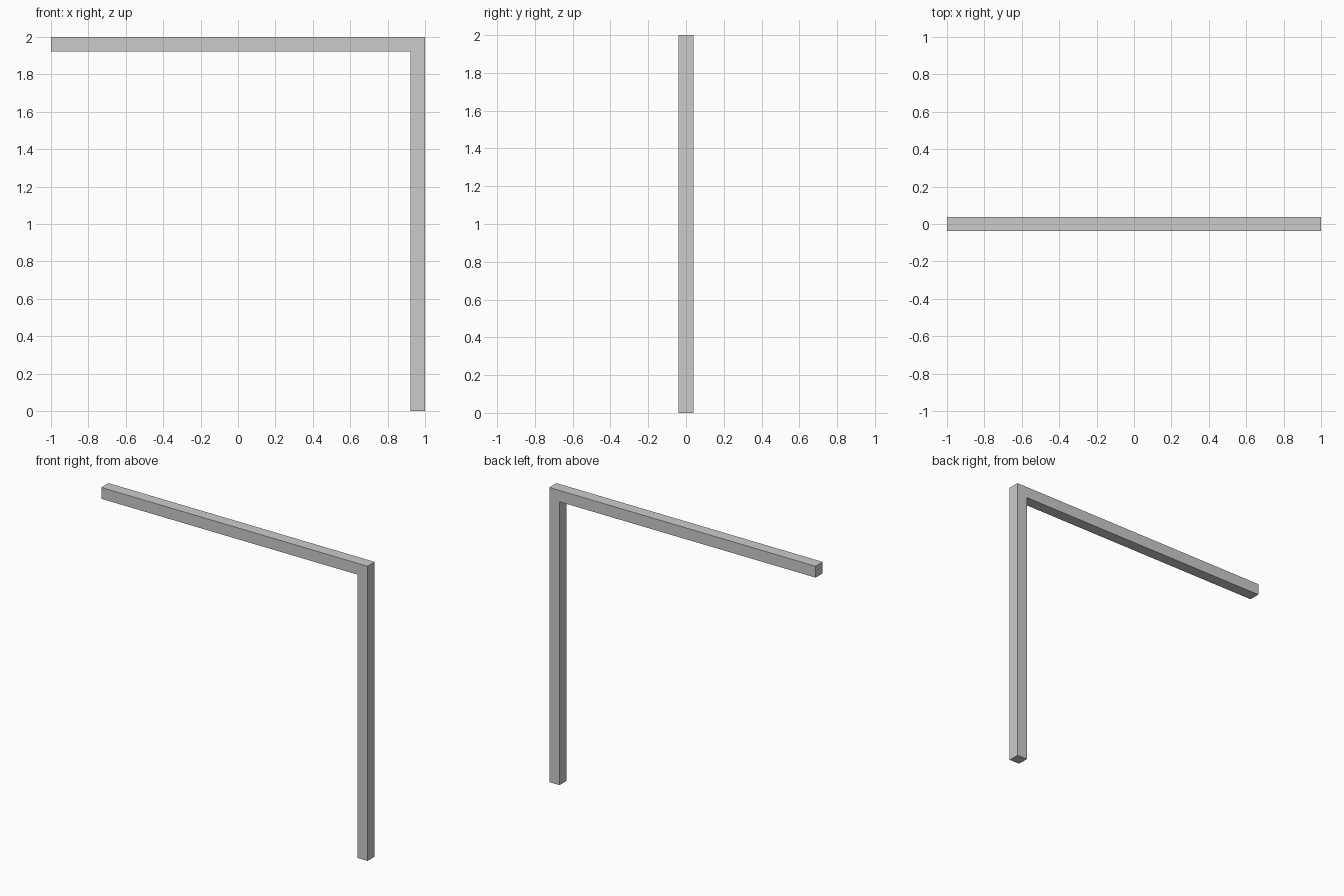
import bpy, bmesh
from mathutils import Vector

if "Cube" in bpy.data.objects:
    bpy.data.objects.remove(bpy.data.objects["Cube"])

T = 0.077            # bar thickness
HALF, TOP = 1.0, 2.0

# L-shaped frame: one profile in the XZ plane, extruded along y
profile = [(-HALF, TOP), (-HALF, TOP - T), (HALF - T, TOP - T),
           (HALF - T, 0), (HALF, 0), (HALF, TOP)]

bm = bmesh.new()
face = bm.faces.new([bm.verts.new((x, -T / 2, z)) for x, z in profile])
extruded = bmesh.ops.extrude_face_region(bm, geom=[face], use_keep_orig=True)
moved = [v for v in extruded["geom"] if isinstance(v, bmesh.types.BMVert)]
bmesh.ops.translate(bm, verts=moved, vec=Vector((0, T, 0)))
bmesh.ops.recalc_face_normals(bm, faces=bm.faces)

mesh = bpy.data.meshes.new("corner_frame")
bm.to_mesh(mesh)
bm.free()
frame = bpy.data.objects.new("corner_frame", mesh)
bpy.context.collection.objects.link(frame)
